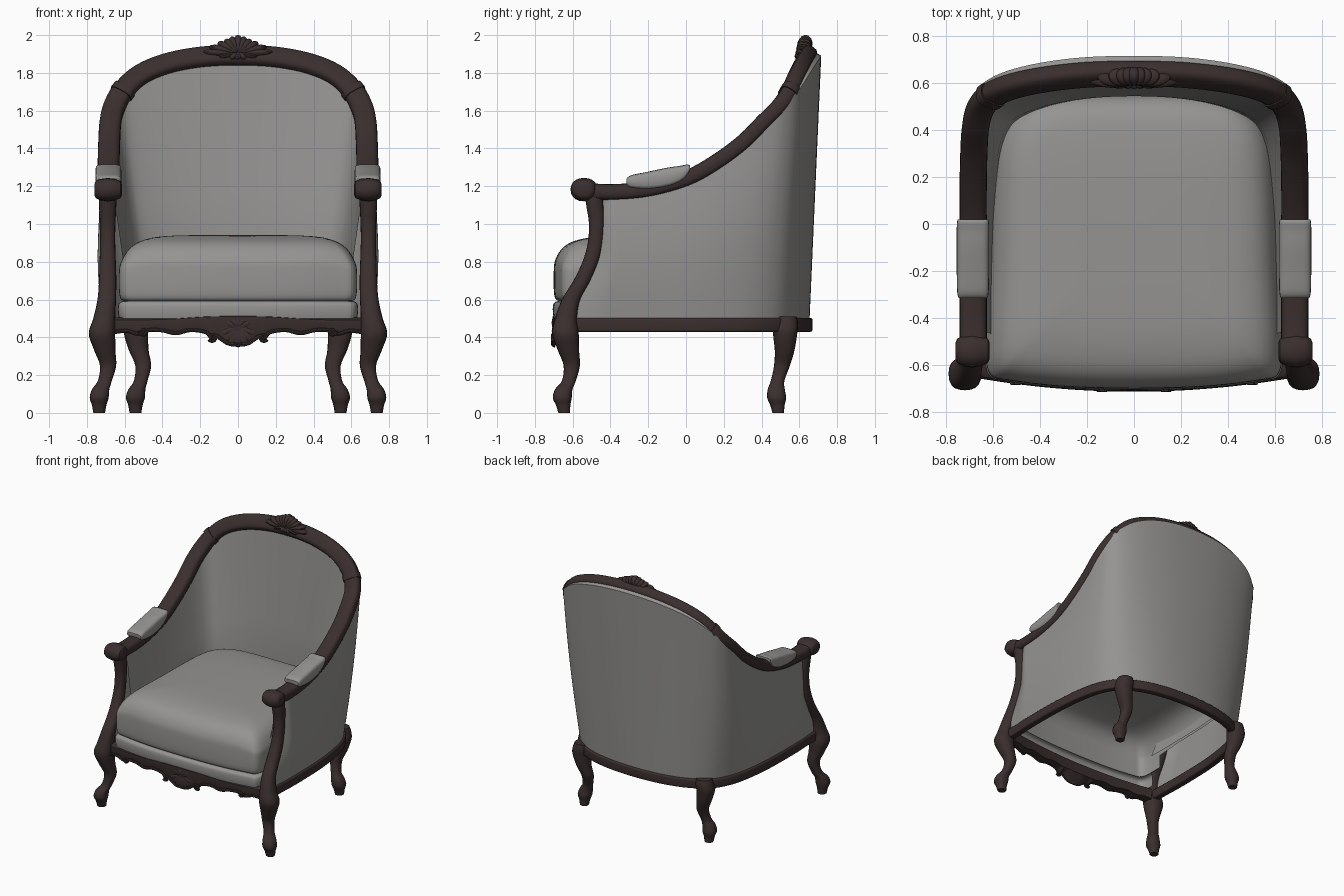
import bpy, bmesh, math
from mathutils import Vector, Matrix

if "Cube" in bpy.data.objects:
    bpy.data.objects.remove(bpy.data.objects["Cube"])


def material(name, rgb):
    m = bpy.data.materials.new(name)
    m.diffuse_color = (*rgb, 1)
    m.use_nodes = True
    m.node_tree.nodes["Principled BSDF"].inputs["Base Color"].default_value = m.diffuse_color
    return m


WOOD = material("dark wood", (0.042, 0.028, 0.027))
FABRIC = material("grey fabric", (0.30, 0.295, 0.285))


def spline(pts, n=6, closed=False):
    """Catmull-Rom resampling of points of any dimension"""
    out, c = [], len(pts)
    get = (lambda i: pts[i % c]) if closed else (lambda i: pts[max(0, min(c - 1, i))])
    for i in range(c if closed else c - 1):
        for k in range(n):
            t = k / n
            out.append(tuple(0.5 * (2 * b + (d - a) * t + (2 * a - 5 * b + 4 * d - e) * t * t
                             + (3 * b - a - 3 * d + e) * t ** 3)
                             for a, b, d, e in zip(get(i - 1), get(i), get(i + 1), get(i + 2))))
    return out if closed else out + [tuple(pts[-1])]


def both_sides(pts):
    return [(-p[0], *p[1:]) for p in reversed(pts[1:])] + list(pts)


def clip(v):
    return max(0.0, min(1.0, v))


def finish(bm, name, mat, mirror=False, angle=40):
    bmesh.ops.recalc_face_normals(bm, faces=bm.faces)
    me = bpy.data.meshes.new(name)
    bm.to_mesh(me)
    bm.free()
    me.materials.append(mat)
    ob = bpy.data.objects.new(name, me)
    bpy.context.collection.objects.link(ob)
    if mirror:
        mod = ob.modifiers.new("Mirror", 'MIRROR')
        mod.use_mirror_merge = False
    bpy.ops.object.select_all(action='DESELECT')
    ob.select_set(True)
    bpy.context.view_layer.objects.active = ob
    bpy.ops.object.shade_smooth_by_angle(angle=math.radians(angle))
    return ob


def loft(name, rings, mat, caps=(True, True), closed=True, drop=None, **kw):
    bm = bmesh.new()
    vs = [[bm.verts.new(p) for p in r] for r in rings]
    m = len(vs[0])
    for a, b in zip(vs, vs[1:]):
        for i in range(m if closed else m - 1):
            bm.faces.new((a[i], a[(i + 1) % m], b[(i + 1) % m], b[i]))
    for on, ring in zip(caps, (vs[0], vs[-1])):
        if on:
            bm.faces.new(ring)
    if drop:
        gone = [f for f in bm.faces if drop(f.calc_center_median())]
        bmesh.ops.delete(bm, geom=gone, context='FACES')
    return finish(bm, name, mat, **kw)


def section(w, h, e=2.0, n=20):
    """superellipse cross-section, e=2 is an ellipse, higher is boxier"""
    f = lambda v: math.copysign(abs(v) ** (2 / e), v)
    return [(w * f(math.cos(2 * math.pi * i / n)), h * f(math.sin(2 * math.pi * i / n))) for i in range(n)]


def sweep(name, path, sec, mat, ref, **kw):
    path = [Vector(p) for p in path]
    rings = []
    for i, p in enumerate(path):
        t = (path[min(i + 1, len(path) - 1)] - path[max(i - 1, 0)]).normalized()
        n = (Vector(ref) - t * t.dot(Vector(ref))).normalized()
        w = t.cross(n)
        rings.append([p + w * a + n * b for a, b in sec])
    return loft(name, rings, mat, **kw)


# Crest-and-arm rail: one continuous curve from arm to arm
rail_half = [(0, .64, 1.89), (.2, .635, 1.88), (.38, .615, 1.845), (.52, .585, 1.785), (.61, .545, 1.70),
             (.655, .49, 1.62), (.675, .41, 1.54), (.682, .30, 1.43), (.685, .15, 1.32), (.685, 0, 1.24),
             (.685, -.2, 1.185), (.685, -.4, 1.168), (.685, -.56, 1.178)]
rail = spline(both_sides(rail_half))
REF = (0, -.8, .6)
sweep("back_and_arm_rail", rail, section(.058, .043, 3), WOOD, REF)
band = spline(rail_half)[23:26]
sweep("rail_band", band, section(.064, .049, 3), WOOD, REF, mirror=True)

# Rounded arm ends
loft("arm_end", [[(x, -.54 + 1.15 * r * a, 1.182 + r * b) for a, b in section(1, 1, 2.2)]
                 for x, r in ((.615, .03), (.622, .045), (.65, .056), (.69, .062), (.73, .056), (.753, .045), (.76, .03))],
     WOOD, mirror=True)

# Arm pads
pad = spline([(-.315, 1.225, .060, .015), (-.29, 1.224, .067, .034), (-.2, 1.229, .069, .048),
              (-.1, 1.246, .069, .052), (-.03, 1.265, .069, .043), (.005, 1.285, .068, .03), (.02, 1.297, .064, .014)], 4)
loft("arm_pad", [[(.686 + a, y, z + b) for a, b in section(w, h, 4)] for y, z, w, h in pad], FABRIC, mirror=True)


# Legs: stacked sections of (z, x, y, radius)
def leg(name, pts):
    loft(name, [[(x + a, y + b, z) for a, b in section(r, r, 2.4)] for z, x, y, r in spline(pts, 5)],
         WOOD, mirror=True)


leg("front_leg_and_post", [
    (1.16, .69, -.49, .048), (1.08, .69, -.48, .045), (1.0, .69, -.473, .041), (.9, .69, -.48, .04),
    (.8, .69, -.505, .043), (.7, .69, -.55, .046), (.6, .695, -.608, .049), (.5, .708, -.635, .058),
    (.42, .72, -.638, .07), (.33, .705, -.622, .056), (.25, .688, -.605, .043), (.17, .705, -.62, .037),
    (.125, .727, -.647, .046), (.08, .735, -.655, .05), (.04, .735, -.65, .038), (0, .735, -.645, .031)])
leg("back_leg", [
    (.51, .53, .53, .055), (.47, .535, .53, .063), (.42, .54, .525, .064), (.33, .525, .522, .052),
    (.25, .502, .508, .042), (.17, .515, .485, .036), (.125, .535, .478, .045), (.08, .543, .48, .05),
    (.04, .543, .484, .038), (0, .543, .488, .031)])

# Base rail around the sides and back
base_half = [(0, .642), (.2, .63), (.36, .597), (.48, .548), (.56, .49), (.61, .42), (.645, .34),
             (.668, .25), (.688, .12), (.70, -.02), (.705, -.2), (.705, -.36), (.70, -.49)]
base_path = both_sides(base_half + [(.70, -.62)])
sweep("base_rail", [(x, y, .466) for x, y in spline(base_path)], section(.028, .037, 6), WOOD, (0, 0, 1))

# Upholstered wrap-around shell: outside from base rail up, over, and down the inside to the cushion
base = spline(both_sides(base_half))
top = spline(both_sides(rail_half[:-1] + [(.685, -.45, 1.165)]))
rings = []
for i, (b, r) in enumerate(zip(base, top)):
    p, q = base[max(i - 1, 0)], base[min(i + 1, len(base) - 1)]
    n = Vector((p[1] - q[1], q[0] - p[0])).normalized()
    back = max(0, n.y)
    ring = []

    def add(t, off, dz=0):
        x, y = (b[k] + (r[k] - b[k]) * t + n[k] * off for k in (0, 1))
        z = .49 + (r[2] - .49) * t + dz
        # the front edge follows the curve of the post
        y -= .125 * clip((.82 - z) / .26) * clip((-.2 - y) / .28)
        ring.append((x, y, z))
    outer = .032 + .044 * back
    tuck = 1 - .75 * clip((-.36 - b[1]) / .12)
    for k in range(9):
        t = k / 8
        add(t, (.012 + (outer - .012) * t + .026 * (1 - back) * math.sin(math.pi * t)) * tuck)
    add(1, outer * .7 * tuck, .015 * back)
    low = (.73 - .49) / (r[2] - .49)
    for k in range(9):
        t = 1 - (1 - low) * k / 8
        add(t, -.025 - .072 * clip((1 - t) / .62))
    rings.append(ring)
loft("upholstered_shell", rings, FABRIC, caps=(False, False), closed=False, angle=30)

# Seat cushion (open underneath, as the frame is) and the padded front edge below it
half = [(0, -.70), (.3, -.692), (.53, -.665), (.615, -.635), (.63, -.5), (.614, -.2), (.605, .1),
        (.58, .34), (.50, .47), (.33, .54), (0, .55)]
outline = spline(half + [(-x, y) for x, y in reversed(half[1:-1])], 5, closed=True)


def layers(name, prof, caps, drop, droop=0):
    rings = []
    for z, s in prof:
        ring = []
        for x, y in outline:
            x, y = x * s, -.08 + (y + .08) * s
            fall = .045 * max(0, (abs(x) - .4) / .22) ** 2 + .022 * max(0, (-y - .42) / .24) ** 2
            ring.append((x, y, z - droop * fall * clip((z - .7) / .15)))
        rings.append(ring)
    loft(name, rings, FABRIC, caps=caps, drop=drop)


layers("seat_cushion", spline([(.592, .95), (.603, .985), (.65, 1), (.77, 1), (.83, .99), (.875, .955),
                               (.908, .89), (.926, .78), (.938, .55), (.942, .25), (.943, .03)], 3),
       (False, True), lambda c: c.z < .72 and c.y > -.44, 1)
layers("seat_front_edge", spline([(.50, 1.0), (.53, 1.008), (.565, 1.008), (.58, 1.0), (.59, .98), (.592, .95)], 2),
       (False, False), lambda c: c.y > -.53)

# Front apron with a carved lower edge
edge = spline(both_sides([(0, .355), (.05, .36), (.09, .385), (.115, .40), (.14, .39), (.17, .42), (.25, .432),
                          (.33, .415), (.40, .43), (.47, .432), (.53, .412), (.59, .428), (.66, .42)]), 4)
front = lambda x: -.70 + .055 * (x / .65) ** 2
loft("front_apron", [[(x, front(x) + .004, z), (x, front(x) - .008, z + .035),
                      (x, front(x) - .006, .49 + .02 / (1 + (x / .3) ** 4)),
                      (x, front(x) + .012, .503 + .017 / (1 + (x / .3) ** 4)),
                      (x, front(x) + .06, .503), (x, front(x) + .06, max(z, .42))] for x, z in edge], WOOD)
sweep("apron_edge_bead", [(x, front(x) - .004, z + .006) for x, z in edge], section(.01, .01, n=8), WOOD, (0, -1, 0))


# Small carved scrolls on the apron
def scroll(name, cx, cz, r, start, turn):
    pts = []
    for k in range(22):
        t = k / 21
        a, q = start + turn * t, r * (1 - .75 * t)
        pts.append((cx + q * math.cos(a), front(cx) - .008, cz + q * math.sin(a)))
    sweep(name, pts, section(.008, .01, n=8), WOOD, (0, -1, 0), mirror=True)


scroll("apron_hook", .135, .40, .024, -.5, -7)
scroll("apron_outer_scroll", .50, .43, .022, 0.2, -7)


# Fans of carved leaves: (angle in degrees, length, width)
def fan(name, centre, lobes, depth, lean=0):
    bm = bmesh.new()
    for ang, length, width in lobes:
        for s in ((1, -1) if ang not in (90, -90) else (1,)):
            a = math.radians(ang if s > 0 else 180 - ang)
            m = (Matrix.Translation(centre) @ Matrix.Rotation(lean, 4, 'X') @ Matrix.Rotation(-a, 4, 'Y')
                 @ Matrix.Translation((length / 2, 0, 0)) @ Matrix.Diagonal((length / 2, depth, width, 1)))
            bmesh.ops.create_uvsphere(bm, u_segments=14, v_segments=8, radius=1, matrix=m)
    finish(bm, name, WOOD)


fan("crest_carving", (0, .618, 1.90), [(90, .103, .03), (68, .10, .028), (48, .105, .028), (30, .125, .026),
                                       (14, .16, .024), (2, .195, .022), (-12, .12, .018), (-35, .06, .022),
                                       (-90, .04, .03)], .04, -.22)
fan("apron_shell_carving", (0, -.698, .45), [(-90, .105, .03), (-65, .105, .028), (-42, .105, .026),
                                            (-18, .11, .02), (25, .08, .018),
                                            (60, .06, .02), (90, .06, .02)], .013)
